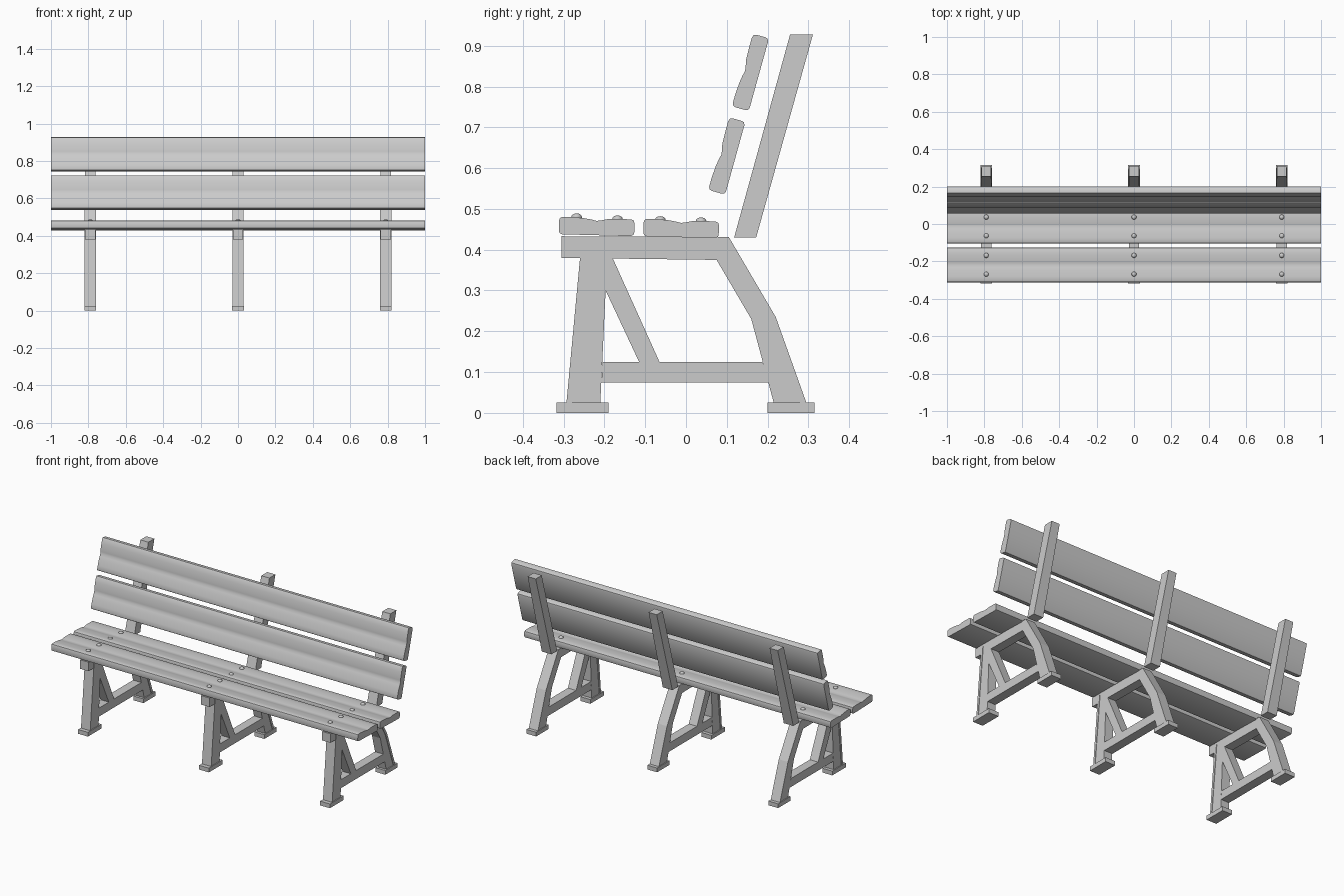
import bpy
import bmesh
import math
from mathutils import Matrix

cube = bpy.data.objects.get("Cube")
if cube:
    bpy.data.objects.remove(cube, do_unlink=True)

grey = bpy.data.materials.new("light grey")
grey.diffuse_color = (0.6, 0.6, 0.6, 1)
grey.use_nodes = True
grey.node_tree.nodes["Principled BSDF"].inputs["Base Color"].default_value = (0.6, 0.6, 0.6, 1)


def finish(name, bm, smooth=False):
    bmesh.ops.recalc_face_normals(bm, faces=bm.faces[:])
    mesh = bpy.data.meshes.new(name)
    bm.to_mesh(mesh)
    bm.free()
    mesh.materials.append(grey)
    obj = bpy.data.objects.new(name, mesh)
    bpy.context.collection.objects.link(obj)
    if smooth:
        bpy.ops.object.select_all(action="DESELECT")
        obj.select_set(True)
        bpy.context.view_layer.objects.active = obj
        bpy.ops.object.shade_smooth_by_angle(angle=math.radians(40))
    return obj


def prism(name, profile, half, x=0.0, smooth=False):
    """Side profile of (y, z) points, extruded along x around the given centre."""
    bm = bmesh.new()
    face = bm.faces.new([bm.verts.new((x - half, y, z)) for y, z in profile])
    out = bmesh.ops.extrude_face_region(bm, geom=[face])
    moved = [v for v in out["geom"] if isinstance(v, bmesh.types.BMVert)]
    bmesh.ops.translate(bm, verts=moved, vec=(2 * half, 0, 0))
    return finish(name, bm, smooth)


def box(y0, y1, z0, z1):
    return [(y0, z0), (y1, z0), (y1, z1), (y0, z1)]


# Slats: rounded plank with a shallow groove along its face
plank = [(0, .009), (.002, .003), (.008, 0), (.177, 0), (.183, .003), (.185, .009),
         (.185, .032), (.183, .038), (.176, .041), (.15, .041), (.118, .040), (.105, .037),
         (.092, .035), (.08, .038), (.06, .041), (.03, .043), (.008, .043), (.002, .040), (0, .034)]
slats = {"front_seat_slat": (-.312, .438, -1.5), "rear_seat_slat": (-.105, .433, -1.5),
         "lower_back_slat": (.096, .535, 74.5), "upper_back_slat": (.154, .740, 74.5)}
for name, (y, z, tilt) in slats.items():
    c, s = math.cos(math.radians(tilt)), math.sin(math.radians(tilt))
    prism(name, [(y + u * c - v * s, z + u * s + v * c) for u, v in plank], 1.0, 0, True)

# Frame pieces, sharing one thickness
frame = {
    "seat_beam": [(-.305, .38), (.075, .375), (.103, .431), (-.305, .433)],
    "front_leg": [(-.290, .025), (-.21, .025), (-.197, .30), (-.18, .38), (-.257, .38)],
    "diagonal_brace": [(-.197, .30), (-.115, .125), (-.065, .125), (-.18, .38)],
    "cross_bar": [(-.207, .075), (.202, .075), (.188, .125), (-.205, .125)],
    "back_leg": [(.075, .375), (.16, .23), (.215, .025), (.293, .025), (.218, .235), (.103, .431)],
}
# Raised strips on the outer edges of the legs
flanges = {
    "front_leg_flange": [(-.293, .025), (-.28, .025), (-.241, .42), (-.256, .42)],
    "back_leg_flange": [(.09, .431), (.205, .235), (.28, .025), (.295, .025), (.22, .235), (.105, .431)],
}
feet = {"front_foot": box(-.317, -.19, 0, .025), "back_foot": box(.2, .315, 0, .025)}
post = [(.118, .43), (.172, .43), (.311, .927), (.255, .927)]

for side, x in (("right", -.79), ("middle", 0), ("left", .79)):
    for parts, half in ((frame, .027), (flanges, .030), (feet, .032)):
        for name, profile in parts.items():
            prism(f"{side}_{name}", profile, half, x)

    # Back post, slightly narrower towards the top
    obj = prism(f"{side}_back_post", post, .031, x)
    for v in obj.data.vertices:
        if v.co.z > .9:
            v.co.x = x + (v.co.x - x) * .85

    # Domed bolt heads on the seat
    for i, (y, z) in enumerate(((-.268, .480), (-.168, .475), (-.063, .473), (.037, .470))):
        bm = bmesh.new()
        bmesh.ops.create_uvsphere(bm, u_segments=16, v_segments=8, radius=.013,
                                  matrix=Matrix.Translation((x, y, z)) @ Matrix.Diagonal((1, 1, .7, 1)))
        finish(f"{side}_bolt_{i + 1}", bm, True)
